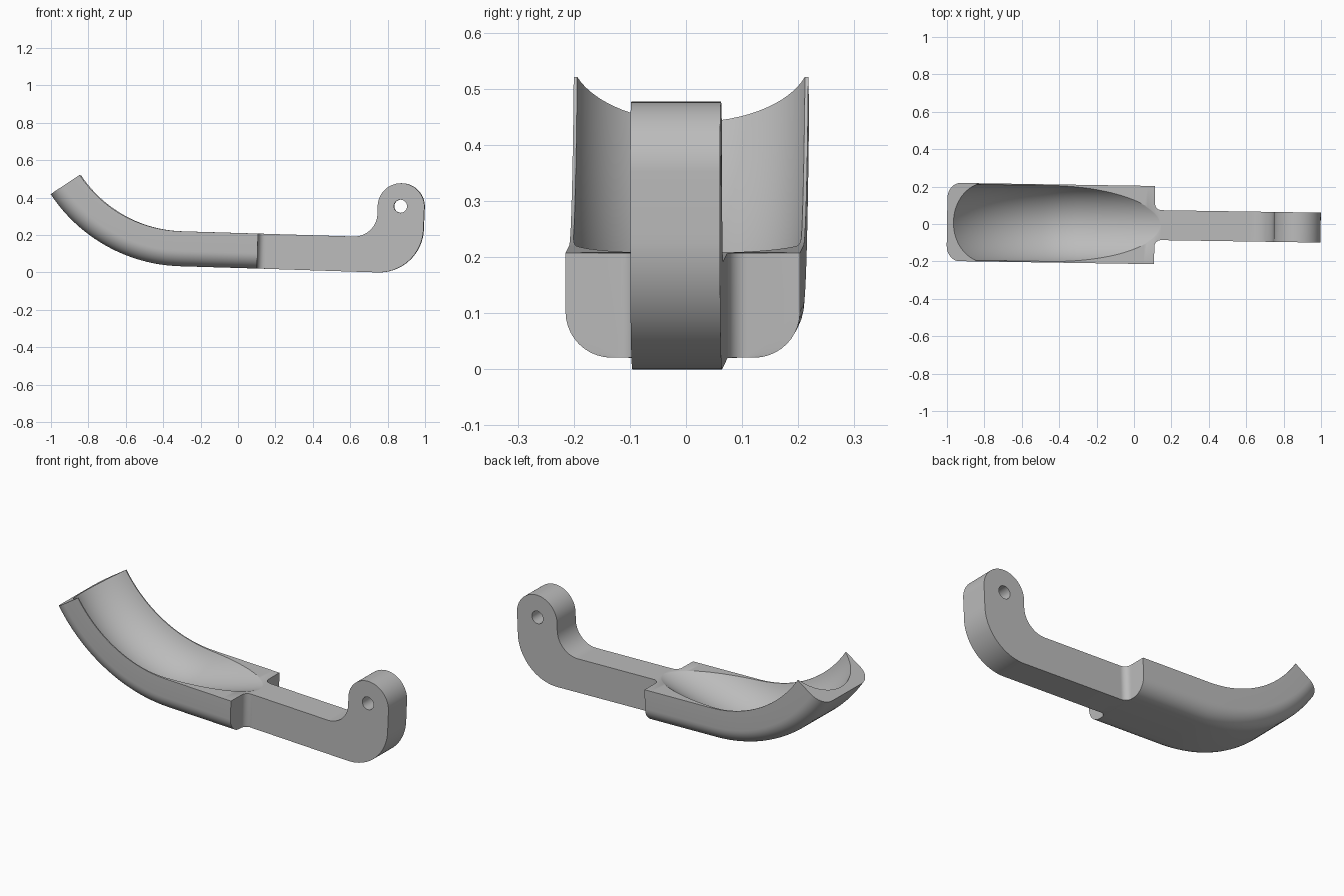
import bpy
import bmesh
from math import sin, cos, asin, sqrt, pi, radians
from mathutils import Vector

cube = bpy.data.objects.get("Cube")
if cube:
    bpy.data.objects.remove(cube, do_unlink=True)

grey = bpy.data.materials.new("plain grey")
grey.use_nodes = True
COLOUR = (0.5, 0.5, 0.5, 1)
grey.diffuse_color = COLOUR
grey.node_tree.nodes["Principled BSDF"].inputs["Base Color"].default_value = COLOUR

THICK = 0.187          # thickness of the bowl and neck
HALF = 0.209           # half width of the bowl
NECK = 0.08            # half width of the handle
GROOVE_R = 0.214       # radius of the scooped groove
TILT = 0.03            # slight downward slope of the straight part
TURN = -0.0155         # slight turn of the whole model about z
JOIN = 0.11            # where bowl meets neck
END = 0.15             # where neck meets hook


def finish(obj):
    obj.data.materials.clear()
    obj.data.materials.append(grey)
    bpy.ops.object.select_all(action='DESELECT')
    obj.select_set(True)
    bpy.context.view_layer.objects.active = obj
    bpy.ops.object.shade_smooth_by_angle(angle=radians(30))


def arc(cx, cy, r, a0, a1, n=20):
    return [(cx + r * cos(radians(a0 + (a1 - a0) * i / n)),
             cy + r * sin(radians(a0 + (a1 - a0) * i / n))) for i in range(n + 1)]


def groove_width(x):
    t = (x + 0.45) / 0.59
    if t <= 0:
        return 0.203
    return max(0.203 * sqrt(max(0, 1 - t * t)), 0.0005)


def section(half, corner, w):
    """Closed outline as (y, depth below top): rounded bottom, scooped top."""
    pts = [(half, 0)]
    c = THICK - corner
    pts += [(half - corner + y, c + d) for y, d in arc(0, 0, corner, 0, 90, 10)]
    pts += [(-half + corner + y, c + d) for y, d in arc(0, 0, corner, 90, 180, 10)]
    pts.append((-half, 0))
    a = asin(w / GROOVE_R)
    rim = sqrt(GROOVE_R ** 2 - w * w)
    for i in range(33):
        th = -a + 2 * a * i / 32
        pts.append((GROOVE_R * sin(th), GROOVE_R * cos(th) - rim))
    return pts


# Stations: top point, tilt angle, half width, corner radius
stations = []
for i in range(32):
    a = 0.988 + (TILT - 0.988) * i / 32
    stations.append((-0.284 - 0.67 * sin(a), 0.89 - 0.67 * cos(a), a, HALF, 0.082))


def straight(x, half, corner):
    stations.append((x, 0.22 - TILT * (x + 0.3), TILT, half, corner))


for i in range(19):
    straight(-0.304 + (JOIN + 0.304) * sin(pi / 2 * i / 18), HALF, 0.082)
# Concave fillets that narrow the bowl into the neck
FR = 0.035
for i in range(13):
    u = FR * (1 - cos(pi / 2 * i / 12))
    straight(JOIN + 0.001 + u, NECK + FR - sqrt(FR ** 2 - (FR - u) ** 2), 0.002)
straight(END, NECK, 0.002)

# Curved bowl with the groove and neck fillets
bm = bmesh.new()
rings = []
for x, z, a, half, corner in stations:
    up = Vector((sin(a), 0, cos(a)))
    rings.append([bm.verts.new(Vector((x, y, z)) - up * d)
                  for y, d in section(half, corner, groove_width(x))])
n = len(rings[0])
for r0, r1 in zip(rings, rings[1:]):
    for i in range(n):
        j = (i + 1) % n
        bm.faces.new((r0[i], r0[j], r1[j], r1[i]))
bm.faces.new(rings[0])
bm.faces.new(rings[-1])
bmesh.ops.recalc_face_normals(bm, faces=bm.faces)
mesh = bpy.data.meshes.new("grooved_bowl")
bm.to_mesh(mesh)
bm.free()
bowl = bpy.data.objects.new("grooved_bowl", mesh)
bpy.context.collection.objects.link(bowl)
bowl.location.y = -0.004
bowl.rotation_euler.z = TURN
finish(bowl)

# Hooked handle: filled outline with a pin hole
top = 0.22 - TILT * (END + 0.3)
outline = [(END, top)]
outline += arc(0.622, 0.317, 0.125, -91.7, 0)
outline += arc(0.873, 0.352, 0.125, 180, 0, 36)
outline += arc(0.753, 0.24, 0.24, 0, -91.7, 28)
outline.append((END - THICK * TILT, top - THICK))
hole = arc(0.87, 0.354, 0.035, 0, 350, 35)

curve = bpy.data.curves.new("hook_handle", 'CURVE')
curve.dimensions = '2D'
curve.fill_mode = 'BOTH'
curve.extrude = NECK
for loop in (outline, hole):
    spline = curve.splines.new('POLY')
    spline.points.add(len(loop) - 1)
    for p, (x, z) in zip(spline.points, loop):
        p.co = (x, z, 0, 1)
    spline.use_cyclic_u = True
hook = bpy.data.objects.new("hook_handle", curve)
bpy.context.collection.objects.link(hook)
bpy.ops.object.select_all(action='DESELECT')
hook.select_set(True)
bpy.context.view_layer.objects.active = hook
bpy.ops.object.convert(target='MESH')
hook = bpy.context.view_layer.objects.active
bm = bmesh.new()
bm.from_mesh(hook.data)
bmesh.ops.remove_doubles(bm, verts=bm.verts, dist=0.0001)
bmesh.ops.recalc_face_normals(bm, faces=bm.faces)
bm.to_mesh(hook.data)
bm.free()
hook.location.y = -0.004
hook.rotation_euler = (pi / 2, 0, TURN)
finish(hook)
